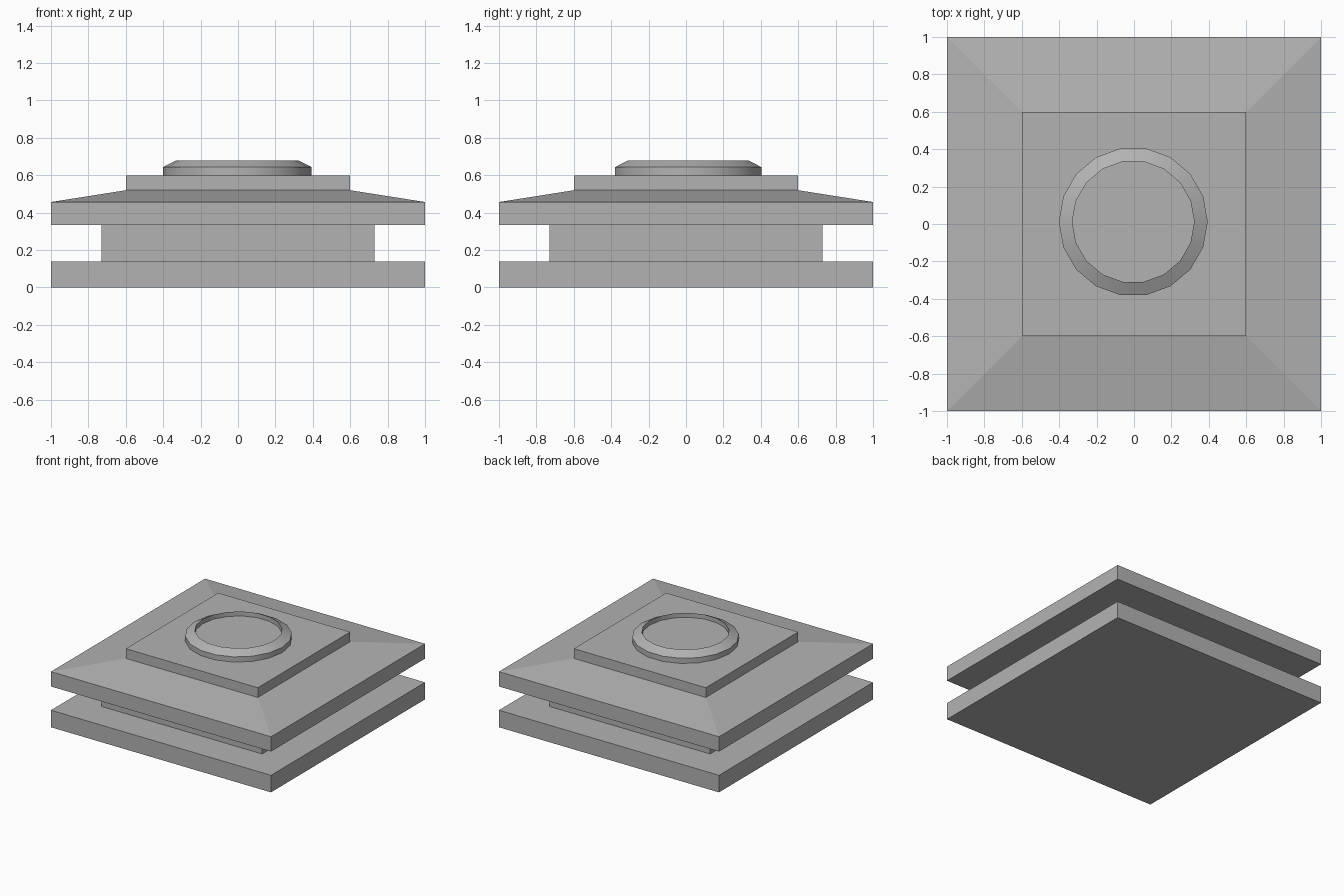
import bpy, bmesh, math

if "Cube" in bpy.data.objects:
    bpy.data.objects.remove(bpy.data.objects["Cube"])

# Dark grey finish shared by both parts
grey = bpy.data.materials.new("dark_grey")
grey.diffuse_color = (0.45, 0.45, 0.45, 1)
grey.use_nodes = True
grey.node_tree.nodes["Principled BSDF"].inputs["Base Color"].default_value = grey.diffuse_color


def loft(name, sides, profile, centre=(0, 0), turn=0.0):
    """Closed solid from (radius, z) rings."""
    bm = bmesh.new()
    rings = []
    for r, z in profile:
        rings.append([bm.verts.new((centre[0] + r * math.cos(turn + math.tau * i / sides),
                                    centre[1] + r * math.sin(turn + math.tau * i / sides), z))
                      for i in range(sides)])
    for low, high in zip(rings, rings[1:]):
        for i in range(sides):
            j = (i + 1) % sides
            bm.faces.new((low[i], low[j], high[j], high[i]))
    bm.faces.new(rings[0][::-1])
    bm.faces.new(rings[-1])
    mesh = bpy.data.meshes.new(name)
    bm.to_mesh(mesh)
    bm.free()
    mesh.materials.append(grey)
    obj = bpy.data.objects.new(name, mesh)
    bpy.context.collection.objects.link(obj)
    return obj


# Square stepped body: base slab, recessed neck, sloped cap, raised plate
steps = [(1, 0), (1, 0.14), (0.73, 0.14), (0.73, 0.335), (1, 0.335),
         (1, 0.457), (0.6, 0.52), (0.6, 0.6)]
loft("stepped_body", 4, [(h * math.sqrt(2), z) for h, z in steps], turn=math.pi / 4)

# Round bevelled collar with a shallow recessed floor, smooth around its sides
collar = loft("top_collar", 18,
              [(0.398, 0.6), (0.398, 0.643), (0.326, 0.68), (0.326, 0.643)],
              centre=(-0.004, 0.012))
bpy.context.view_layer.objects.active = collar
collar.select_set(True)
bpy.ops.object.shade_smooth_by_angle(angle=math.radians(30))
